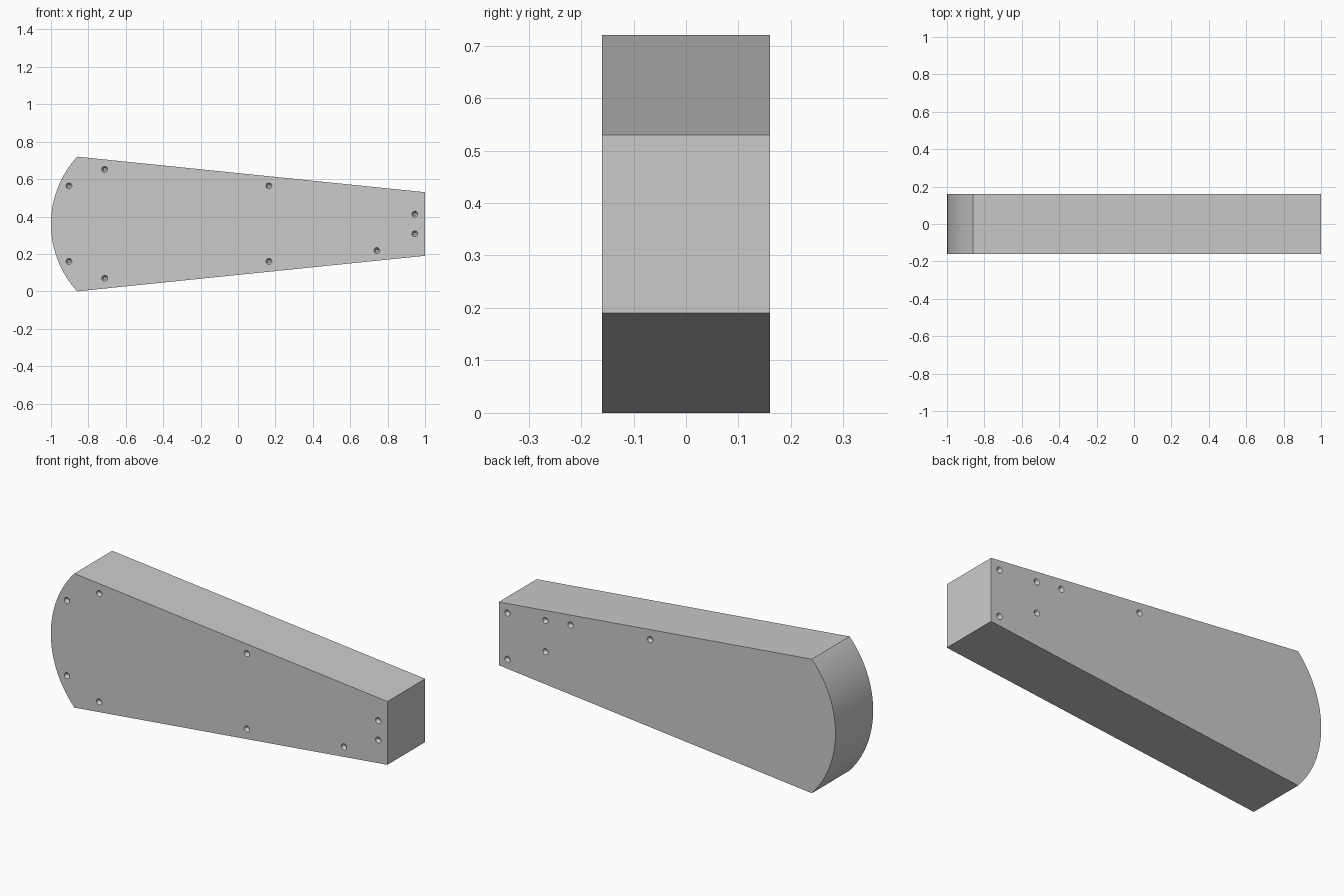
import bpy, bmesh, math
from mathutils import Matrix

if "Cube" in bpy.data.objects:
    bpy.data.objects.remove(bpy.data.objects["Cube"])

HALF_Y = 0.16
FRONT_HOLES = [(-0.904, 0.564), (-0.904, 0.16), (-0.713, 0.652), (-0.713, 0.07),
               (0.165, 0.564), (0.165, 0.16), (0.742, 0.218),
               (0.945, 0.413), (0.945, 0.308)]
BACK_HOLES = [(0.949, 0.484), (0.949, 0.236), (0.723, 0.504),
              (0.723, 0.337), (0.574, 0.52), (0.101, 0.568)]


def mesh_object(name, bm):
    bmesh.ops.recalc_face_normals(bm, faces=bm.faces)
    mesh = bpy.data.meshes.new(name)
    bm.to_mesh(mesh)
    bm.free()
    obj = bpy.data.objects.new(name, mesh)
    bpy.context.collection.objects.link(obj)
    return obj


# Tapered housing: straight narrow end, circular arc at the wide end
half, rise = 0.36, 0.14
radius = (half ** 2 + rise ** 2) / (2 * rise)
sweep = math.asin(half / radius)
steps = 48
profile = [(1, 0.19), (1, 0.53)]
for i in range(steps + 1):
    a = sweep * (1 - 2 * i / steps)
    profile.append((-1 + radius - radius * math.cos(a), half + radius * math.sin(a)))

bm = bmesh.new()
face = bm.faces.new([bm.verts.new((x, -HALF_Y, z)) for x, z in profile])
new = bmesh.ops.extrude_face_region(bm, geom=[face])["geom"]
bmesh.ops.translate(bm, vec=(0, 2 * HALF_Y, 0),
                    verts=[v for v in new if isinstance(v, bmesh.types.BMVert)])
housing = mesh_object("tapered_housing", bm)

# Countersunk screw recesses on the front and back faces
bm = bmesh.new()
depth, over = 0.02, 0.004
for holes, side in ((FRONT_HOLES, -1), (BACK_HOLES, 1)):
    for x, z in holes:
        y = side * (HALF_Y + (over - depth) / 2)
        place = Matrix.Translation((x, y, z)) @ Matrix.Rotation(-side * math.pi / 2, 4, 'X')
        bmesh.ops.create_cone(bm, cap_ends=True, segments=24, radius1=0.007,
                              radius2=0.018, depth=depth + over, matrix=place)
cutter = mesh_object("screw_hole_cutter", bm)
cutter.hide_render = True
cutter.hide_set(True)

cut = housing.modifiers.new("screw_holes", 'BOOLEAN')
cut.operation = 'DIFFERENCE'
cut.solver = 'EXACT'
cut.object = cutter

# Smooth the arc, keep the edges sharp
bpy.context.view_layer.objects.active = housing
housing.select_set(True)
bpy.ops.object.modifier_apply(modifier=cut.name)
bpy.ops.object.shade_smooth_by_angle(angle=math.radians(20))
